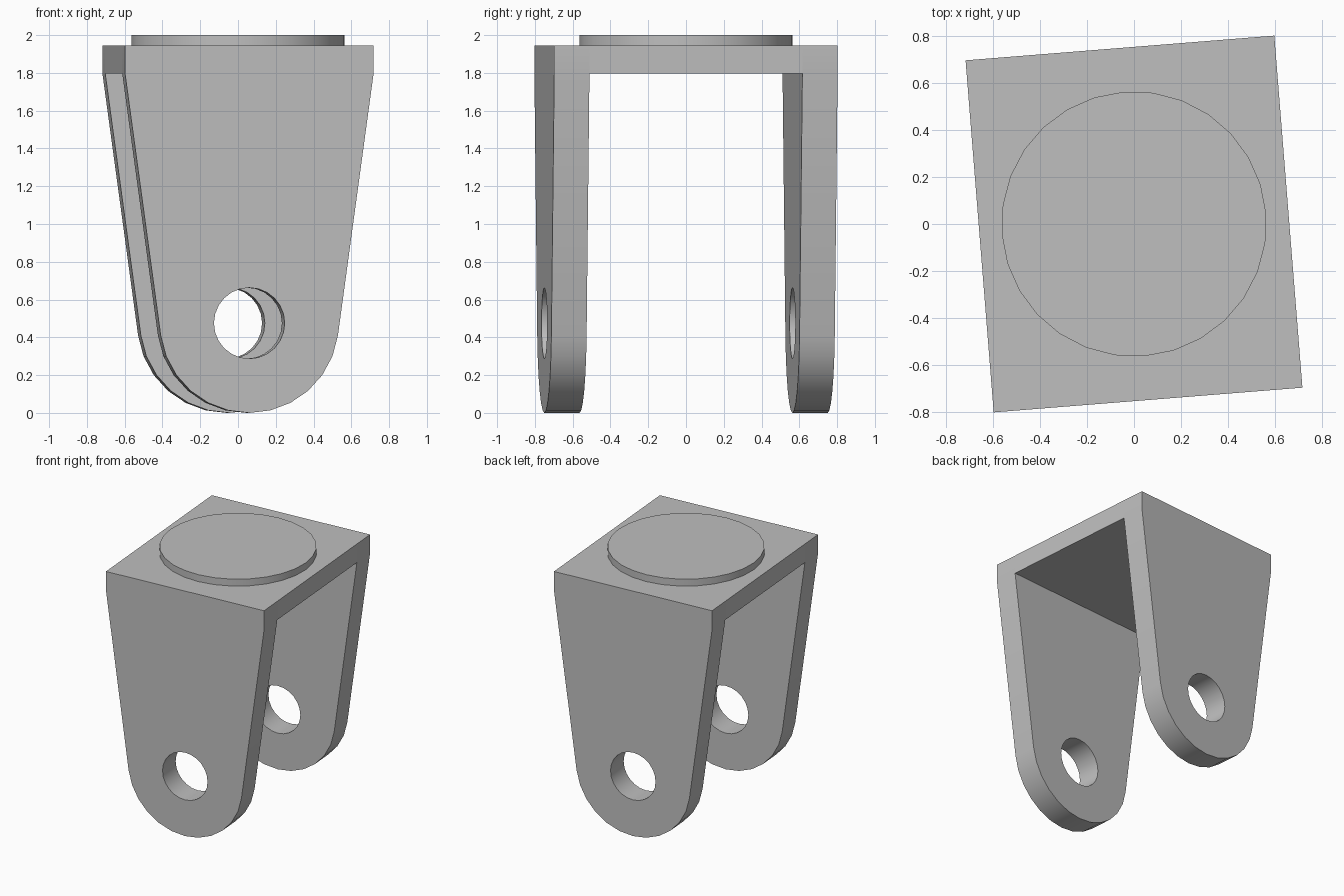
import bpy
import bmesh
from math import sin, cos, pi, radians, atan2
from mathutils import Matrix

cube = bpy.data.objects.get("Cube")
if cube:
    bpy.data.objects.remove(cube, do_unlink=True)

TURN = radians(4.57)                 # whole bracket is turned about z
HALF_W, HALF_D = 0.66, 0.7525        # half width and half depth
LEG_T = 0.187                        # leg thickness
PLATE_Z, TOP_Z = 1.797, 1.945        # underside and top of the bridge
EYE_R, HOLE_R = 0.475, 0.188         # rounded leg end and pin hole

grey = bpy.data.materials.new("plain_grey")
grey.use_nodes = True
colour = (0.52, 0.52, 0.52, 1)
grey.diffuse_color = colour
grey.node_tree.nodes["Principled BSDF"].inputs["Base Color"].default_value = colour


def add_part(name, bm):
    bmesh.ops.recalc_face_normals(bm, faces=bm.faces)
    mesh = bpy.data.meshes.new(name)
    bm.to_mesh(mesh)
    bm.free()
    mesh.materials.append(grey)
    obj = bpy.data.objects.new(name, mesh)
    bpy.context.collection.objects.link(obj)
    obj.rotation_euler.z = TURN
    bpy.ops.object.select_all(action="DESELECT")
    obj.select_set(True)
    bpy.context.view_layer.objects.active = obj
    bpy.ops.object.shade_smooth_by_angle(angle=radians(30))
    return obj


def add_loop(bm, points, y):
    verts = [bm.verts.new((x, y, z)) for x, z in points]
    return [bm.edges.new((v, verts[i - 1])) for i, v in enumerate(verts)]


# Tapered leg outline with a rounded end tangent to the sides
slope = atan2(HALF_W - EYE_R, PLATE_Z - EYE_R)
STEPS = 12
outline = [(HALF_W, TOP_Z), (HALF_W, PLATE_Z)]
for i in range(STEPS + 1):
    a = -slope - (pi - 2 * slope) * i / STEPS
    outline.append((EYE_R * cos(a), EYE_R + EYE_R * sin(a)))
outline += [(-HALF_W, PLATE_Z), (-HALF_W, TOP_Z)]
hole = [(HOLE_R * cos(2 * pi * i / 24), EYE_R + HOLE_R * sin(2 * pi * i / 24))
        for i in range(24)]

# Two legs with pin holes
for name, y in (("front_leg", -HALF_D), ("back_leg", HALF_D - LEG_T)):
    bm = bmesh.new()
    edges = add_loop(bm, outline, y) + add_loop(bm, hole, y)
    bmesh.ops.triangle_fill(bm, edges=edges, use_beauty=True, normal=(0, -1, 0))
    ext = bmesh.ops.extrude_face_region(bm, geom=bm.faces[:], use_keep_orig=True)
    moved = [g for g in ext["geom"] if isinstance(g, bmesh.types.BMVert)]
    bmesh.ops.translate(bm, verts=moved, vec=(0, LEG_T, 0))
    add_part(name, bm)

# Bridge plate between the legs
bm = bmesh.new()
size = (2 * HALF_W, 2 * (HALF_D - LEG_T), TOP_Z - PLATE_Z)
place = Matrix.Translation((0, 0, (TOP_Z + PLATE_Z) / 2))
bmesh.ops.create_cube(bm, size=1, matrix=place @ Matrix.Diagonal((*size, 1)))
add_part("bridge_plate", bm)

# Low round boss on top
bm = bmesh.new()
bmesh.ops.create_cone(bm, cap_ends=True, segments=28, radius1=0.565, radius2=0.565,
                      depth=2 - TOP_Z,
                      matrix=Matrix.Translation((0, 0, (2 + TOP_Z) / 2)))
add_part("round_boss", bm)
